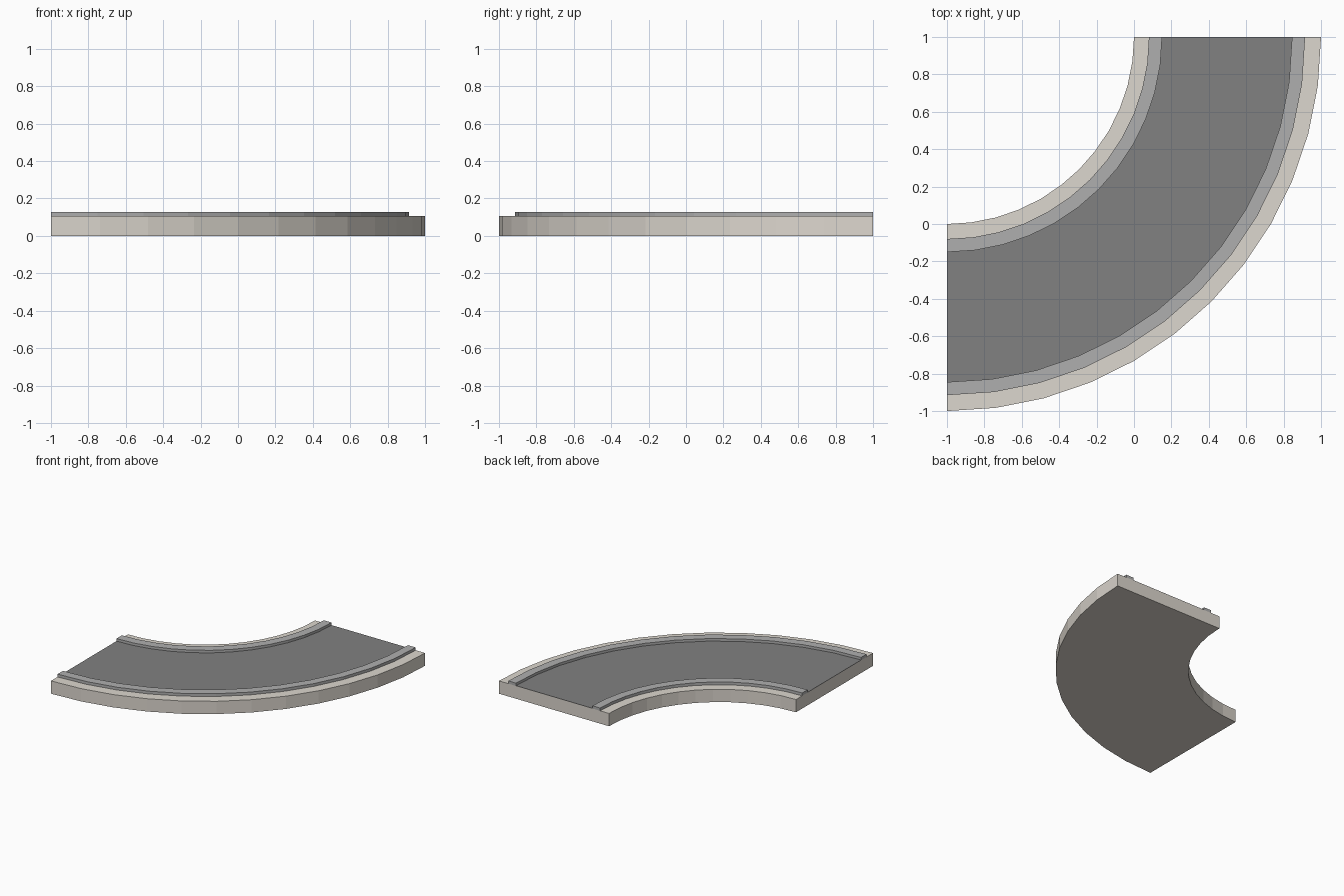
import bpy, bmesh
from math import sin, cos, pi

if "Cube" in bpy.data.objects:
    bpy.data.objects.remove(bpy.data.objects["Cube"])

SEGMENTS = 12          # steps in the quarter turn
CENTRE = (-1.0, 1.0)   # centre of the bend


def material(name, rgb):
    m = bpy.data.materials.new(name)
    m.diffuse_color = (*rgb, 1)
    m.use_nodes = True
    m.node_tree.nodes["Principled BSDF"].inputs["Base Color"].default_value = m.diffuse_color
    return m


def bend(name, r0, r1, z0, z1, mat):
    """Sweep a rectangular section through the quarter turn."""
    bm = bmesh.new()
    section = [(r0, z0), (r1, z0), (r1, z1), (r0, z1)]
    rings = []
    for i in range(SEGMENTS + 1):
        a = -pi / 2 + i * pi / 2 / SEGMENTS
        rings.append([bm.verts.new((CENTRE[0] + r * cos(a), CENTRE[1] + r * sin(a), z))
                      for r, z in section])
    for a, b in zip(rings, rings[1:]):
        for j in range(4):
            k = (j + 1) % 4
            bm.faces.new((a[j], a[k], b[k], b[j]))
    bm.faces.new(rings[0])
    bm.faces.new(rings[-1])
    bmesh.ops.recalc_face_normals(bm, faces=bm.faces)
    mesh = bpy.data.meshes.new(name)
    bm.to_mesh(mesh)
    bm.free()
    mesh.materials.append(mat)
    obj = bpy.data.objects.new(name, mesh)
    bpy.context.collection.objects.link(obj)
    return obj


pavement = material("pavement", (0.72, 0.68, 0.62))
kerb = material("kerb", (0.43, 0.43, 0.43))
asphalt = material("asphalt", (0.22, 0.22, 0.22))

# Full-width slab, including both pavements
bend("pavement_slab", 1.0, 2.0, 0.0, 0.105, pavement)
# Road surface between the kerbs
bend("road_surface", 1.15, 1.845, 0.105, 0.107, asphalt)
# Raised kerbs either side of the road
bend("inner_kerb", 1.08, 1.15, 0.105, 0.128, kerb)
bend("outer_kerb", 1.845, 1.915, 0.105, 0.128, kerb)
